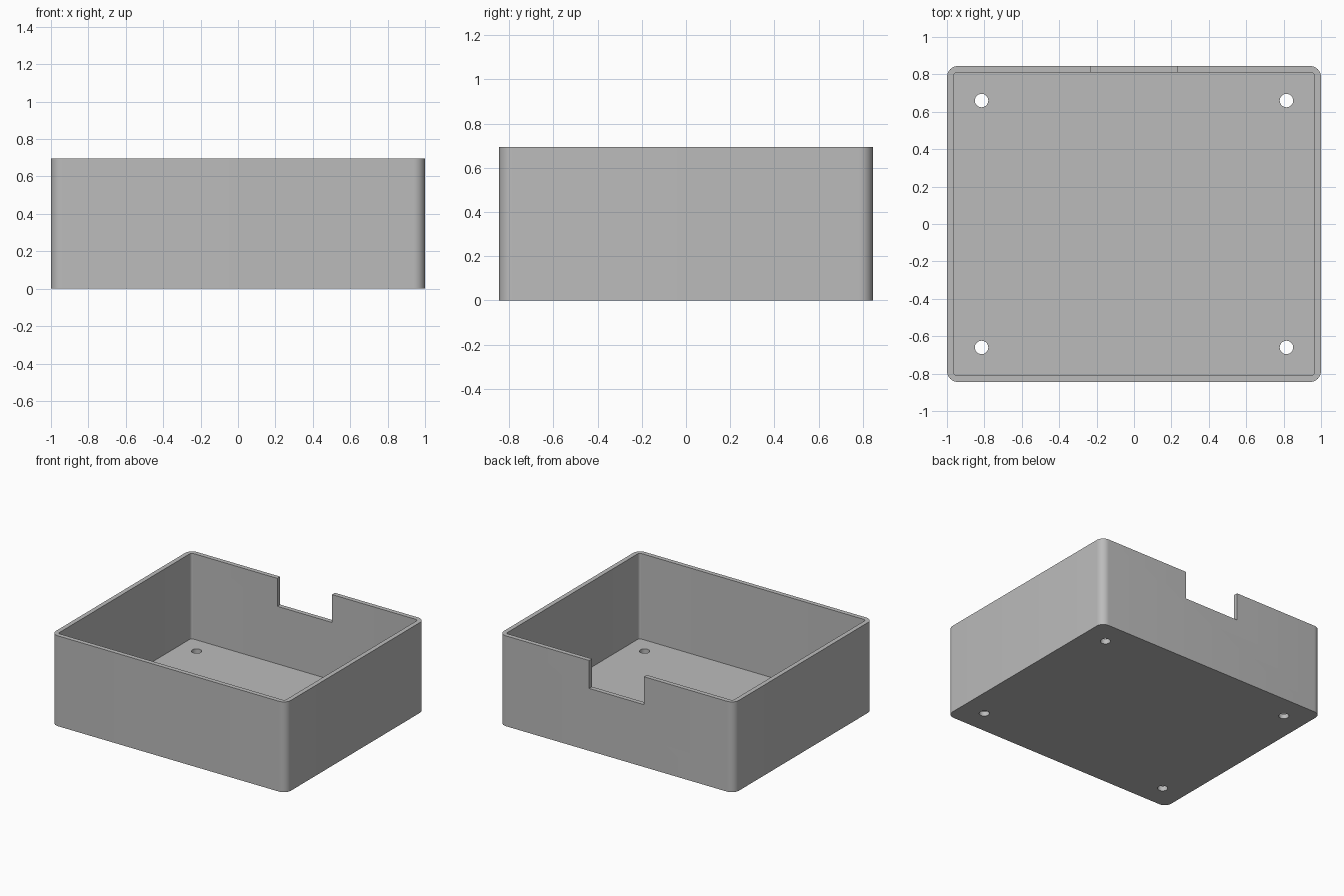
import bpy
import bmesh
from math import cos, sin, pi, radians

cube = bpy.data.objects.get("Cube")
if cube:
    bpy.data.objects.remove(cube, do_unlink=True)

HALF_X, HALF_Y, HEIGHT = 1.0, 0.845, 0.695
WALL, FLOOR = 0.035, 0.037
HOLE_X, HOLE_Y, HOLE_R = 0.815, 0.66, 0.036
NOTCH_HALF, NOTCH_Z = 0.233, 0.48

grey = bpy.data.materials.new("plain grey")
grey.use_nodes = True
colour = (0.5, 0.5, 0.5, 1)
grey.diffuse_color = colour
grey.node_tree.nodes["Principled BSDF"].inputs["Base Color"].default_value = colour


def prism(name, outline, z0, z1):
    """Extrude a closed outline upward from z0 to z1."""
    bm = bmesh.new()
    base = bm.faces.new([bm.verts.new((x, y, z0)) for x, y in outline])
    top = bmesh.ops.extrude_face_region(bm, geom=[base])["geom"]
    bmesh.ops.translate(bm, vec=(0, 0, z1 - z0),
                        verts=[v for v in top if isinstance(v, bmesh.types.BMVert)])
    bmesh.ops.recalc_face_normals(bm, faces=bm.faces)
    mesh = bpy.data.meshes.new(name)
    bm.to_mesh(mesh)
    bm.free()
    mesh.materials.append(grey)
    obj = bpy.data.objects.new(name, mesh)
    bpy.context.collection.objects.link(obj)
    return obj


def rounded_rect(hx, hy, r, steps=10):
    points = []
    for quarter, (sx, sy) in enumerate([(1, 1), (-1, 1), (-1, -1), (1, -1)]):
        for i in range(steps + 1):
            a = (quarter + i / steps) * pi / 2
            points.append((sx * (hx - r) + r * cos(a), sy * (hy - r) + r * sin(a)))
    return points


def circle(cx, cy, r, sides=32):
    return [(cx + r * cos(2 * pi * i / sides), cy + r * sin(2 * pi * i / sides))
            for i in range(sides)]


# Outer body with rounded vertical corners
box = prism("open_box", rounded_rect(HALF_X, HALF_Y, 0.06), 0, HEIGHT)

# Cavity
cutters = [prism("cavity_cutter",
                 rounded_rect(HALF_X - WALL, HALF_Y - WALL, 0.018), FLOOR, HEIGHT + 0.1)]

# Notch in the back wall
y0, y1 = HALF_Y - 2 * WALL, HALF_Y + WALL
cutters.append(prism("notch_cutter",
                     [(-NOTCH_HALF, y0), (NOTCH_HALF, y0), (NOTCH_HALF, y1), (-NOTCH_HALF, y1)],
                     NOTCH_Z, HEIGHT + 0.1))

# Screw holes through the floor
for sx in (-1, 1):
    for sy in (-1, 1):
        cutters.append(prism("hole_cutter",
                             circle(sx * HOLE_X, sy * HOLE_Y, HOLE_R), -0.1, FLOOR + 0.1))

# Cut the body, then discard the cutters
bpy.ops.object.select_all(action="DESELECT")
box.select_set(True)
bpy.context.view_layer.objects.active = box
for cutter in cutters:
    cutter.hide_render = True
    mod = box.modifiers.new("cut", "BOOLEAN")
    mod.operation, mod.solver, mod.object = "DIFFERENCE", "EXACT", cutter
    bpy.ops.object.modifier_apply(modifier=mod.name)
    bpy.data.objects.remove(cutter, do_unlink=True)

bpy.ops.object.shade_smooth_by_angle(angle=radians(30))
